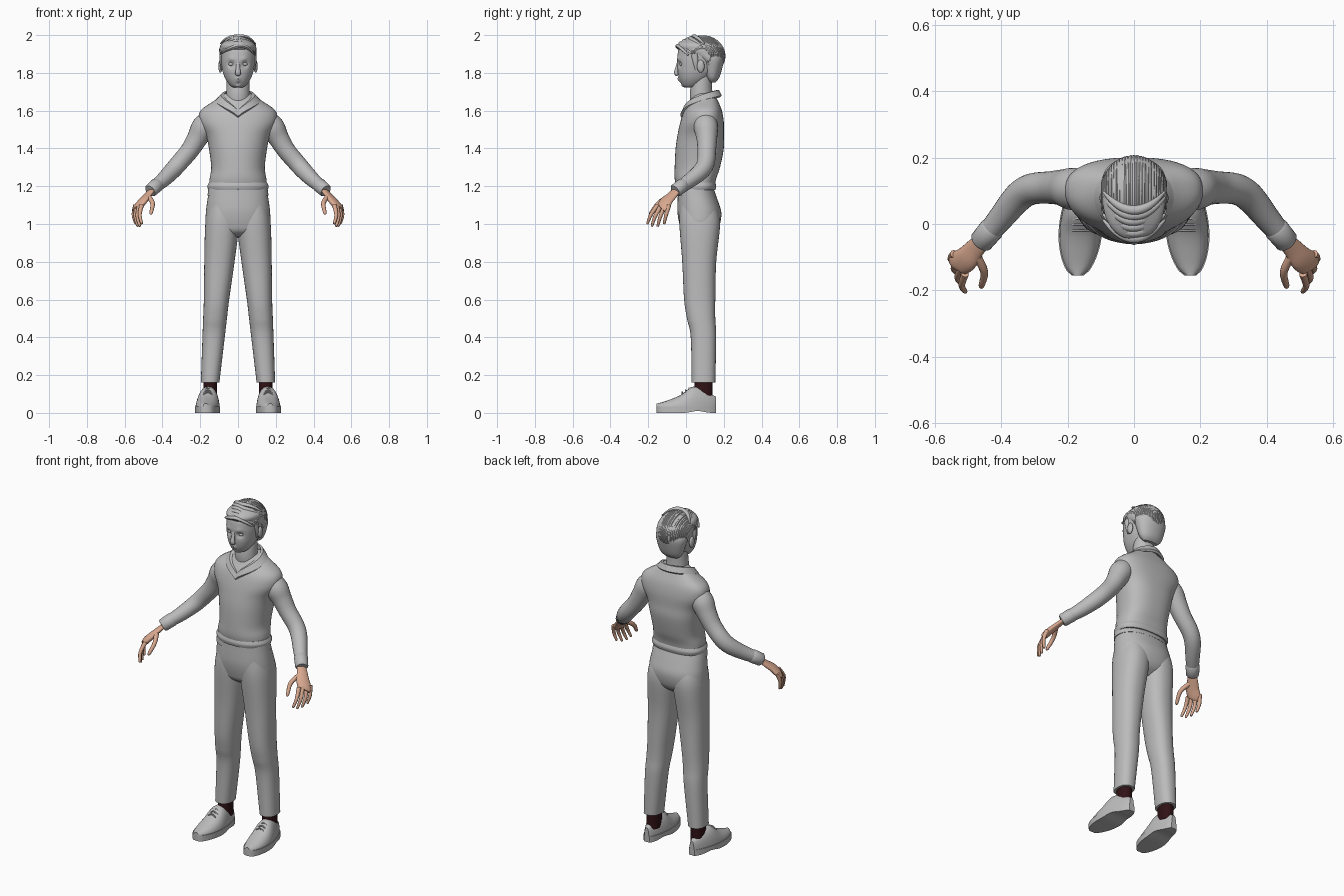
import bpy, bmesh, math, random
from mathutils import Vector

random.seed(4)
default_cube = bpy.data.objects.get("Cube")
if default_cube:
    bpy.data.objects.remove(default_cube, do_unlink=True)


def material(name, red, green, blue):
    mat = bpy.data.materials.new(name)
    mat.use_nodes = True
    mat.diffuse_color = (red, green, blue, 1)
    shader = mat.node_tree.nodes["Principled BSDF"]
    shader.inputs["Base Color"].default_value = (red, green, blue, 1)
    return mat


GREY = material("plain_grey", .5, .5, .5)
SKIN = material("hand_skin", .7, .4, .28)
MAROON = material("dark_maroon", .03, .006, .008)
SIDES = (("left_", 1), ("right_", -1))
parts = []


def skin(name, sections, mat=GREY, flip=1):
    """Bridge a list of equal point loops into a capped solid."""
    bm = bmesh.new()
    loops = [[bm.verts.new((x * flip, y, z)) for x, y, z in section] for section in sections]
    for lower, upper in zip(loops, loops[1:]):
        for i in range(len(lower)):
            bm.faces.new((lower[i - 1], lower[i], upper[i], upper[i - 1]))
    bm.faces.new(loops[0])
    bm.faces.new(loops[-1])
    bmesh.ops.recalc_face_normals(bm, faces=bm.faces)
    mesh = bpy.data.meshes.new(name)
    bm.to_mesh(mesh)
    bm.free()
    mesh.materials.append(mat)
    part = bpy.data.objects.new(name, mesh)
    bpy.context.collection.objects.link(part)
    parts.append(part)
    return part


def smooth(rows, steps):
    """Catmull-Rom refinement of control rows."""
    result = []
    for i in range(len(rows) - 1):
        before, start, end = rows[max(i - 1, 0)], rows[i], rows[i + 1]
        after = rows[min(i + 2, len(rows) - 1)]
        for step in range(steps):
            t = step / steps
            result.append([b + t / 2 * (c - a + t * (2 * a - 5 * b + 4 * c - d + t * (3 * (b - c) + d - a)))
                           for a, b, c, d in zip(before, start, end, after)])
    return result + [rows[-1]]


def power(value, exponent):
    return math.copysign(abs(value) ** exponent, value)


def column(name, rows, mat=GREY, flip=1, centre=0, lean=0, bow=0, square=.87, sides=40, steps=6):
    """Upright loft; rows hold height, front y, back y and half width."""
    sections = []
    for z, front, back, half in smooth(rows, steps):
        ring = []
        for i in range(sides):
            angle = math.tau * i / sides
            u, v = power(math.cos(angle), square), power(math.sin(angle), square)
            y = (front + back) / 2 + (back - front) / 2 * v + bow * u * u
            ring.append((centre + lean * z + half * u, y, z))
        sections.append(ring)
    return skin(name, sections, mat, flip)


def sweep(name, rows, mat=GREY, flip=1, side=(0, 1, 0), flat=1, sides=12, steps=4):
    """Tube along rows of x, y, z and radius, flattened across the side axis."""
    rows = smooth(rows, steps)
    path = [Vector(row[:3]) for row in rows]
    sections = []
    for i, centre in enumerate(path):
        along = (path[min(i + 1, len(path) - 1)] - path[max(i - 1, 0)]).normalized()
        wide = Vector(side)
        wide = (wide - along * wide.dot(along)).normalized() * rows[i][3]
        thin = along.cross(wide) * flat
        angles = [math.tau * j / sides for j in range(sides)]
        sections.append([centre + wide * math.cos(a) + thin * math.sin(a) for a in angles])
    return skin(name, sections, mat, flip)


def ball(name, centre, size, flip):
    """Ellipsoid made as a column."""
    x, y, z = centre
    wide, deep, high = size
    rows = []
    for i in range(9):
        angle = math.pi * (i / 8 - .5) * .97
        reach = deep * math.cos(angle)
        rows.append((z + high * math.sin(angle), y - reach, y + reach, wide * math.cos(angle)))
    column(name, rows, flip=flip, centre=x, square=1, sides=16, steps=1)


# Sweater body and its hem band
column("sweater_body", [
    (1.19, -.05, .15, .153), (1.24, -.06, .16, .15), (1.3, -.06, .18, .142), (1.4, -.055, .2, .154),
    (1.47, -.045, .2, .17), (1.54, -.03, .2, .205), (1.6, -.01, .19, .198), (1.65, .02, .17, .13),
    (1.69, .04, .15, .07)], bow=.014, sides=48)
column("sweater_hem", [(1.18, -.055, .155, .157), (1.2, -.06, .16, .162), (1.22, -.055, .155, .154)],
       bow=.012, sides=48)

# Open collar: a folded band rising from the front point to the nape
for label, flip in SIDES:
    sections = []
    for i in range(17):
        angle = math.pi * i / 16
        s, c = math.sin(angle), -math.cos(angle)
        rise = math.sin(angle / 2) ** .8
        z, fold = 1.6 + .11 * rise, 1.57 + .11 * rise
        outer = .09 + .03 * power(s, .6)
        sections.append([
            (.075 * s, .08 + .085 * c, fold), (.075 * s, .08 + .085 * c, z),
            (.09 * s, .08 + .095 * c, z), (outer * s, .08 + .11 * c, fold),
            (outer * s * .95, .08 + .1 * c, fold - .01)])
    skin(label + "collar", sections, flip=flip)

# Trousers: hips, waistband and legs
column("trouser_hips", [
    (.93, .02, .12, .06), (.96, -.02, .16, .14), (1, -.035, .18, .17), (1.06, -.045, .187, .17),
    (1.12, -.045, .17, .163), (1.2, -.04, .14, .15)], sides=48)
column("trouser_waistband", [(1.15, -.048, .16, .162), (1.19, -.046, .145, .156)], sides=48)
for label, flip in SIDES:
    column(label + "trouser_leg", [
        (.16, .03, .155, .049), (.4, .025, .16, .059), (.5, .005, .155, .063), (.6, -.01, .155, .067),
        (.8, -.02, .16, .08), (1, -.035, .18, .09), (1.1, -.03, .16, .08)],
        flip=flip, centre=.16, lean=-.077)

# Socks and laced shoes
for label, flip in SIDES:
    column(label + "sock", [(.07, .045, .14, .036), (.18, .045, .14, .036)], MAROON, flip, centre=.147)
    heights = smooth([(h,) for h in (.085, .125, .138, .095, .068, .05)], 5)
    upper, sole = [], []
    for i, (height,) in enumerate(heights):
        t = i / (len(heights) - 1)
        y, middle = .16 - .315 * t, .15 + .02 * t
        half = .015 + .048 * power(math.sin(math.pi * t ** 1.2), .6)
        arc = [math.pi * j / 14 for j in range(15)]
        upper.append([(middle + half * power(math.cos(a), .8), y, .028 + (height - .028) * math.sin(a))
                      for a in arc])
        half += .003
        arch = .01 * math.sin(math.pi * min(1, t * 1.6)) ** 4
        sole.append([(middle - half, y, arch), (middle + half, y, arch),
                     (middle + half, y, .035), (middle - half, y, .035)])
    skin(label + "shoe_upper", upper, flip=flip)
    skin(label + "shoe_sole", sole, flip=flip)
    for i in range(3):
        y, z = -.02 + .018 * i, .11 + .01 * i
        lace = [(.16 + x, y, z - abs(x) / 2, .004) for x in (-.025, 0, .025)]
        sweep(label + "shoe_lace", lace, flip=flip, sides=6)

# Sleeves, cuffs and hands
for label, flip in SIDES:
    sweep(label + "sleeve", [
        (.13, .1, 1.57, .05), (.18, .105, 1.515, .064), (.215, .11, 1.455, .055), (.255, .11, 1.39, .049),
        (.31, .105, 1.325, .047), (.35, .08, 1.28, .045), (.4, .02, 1.23, .039), (.45, -.04, 1.19, .032)],
        flip=flip, sides=24)
    wrist, elbow = Vector((.465, -.058, 1.175)), Vector((.425, -.01, 1.21))
    cuff = [(*elbow.lerp(wrist, t), radius) for t, radius in ((0, .034), (.1, .038), (.9, .036), (1, .03))]
    sweep(label + "cuff", cuff, flip=flip, sides=24, steps=1)
    sweep(label + "palm", [
        (.45, -.045, 1.185, .025), (.48, -.075, 1.15, .031), (.505, -.105, 1.12, .038),
        (.53, -.12, 1.09, .037), (.535, -.13, 1.08, .028)],
        SKIN, flip, side=(1, 2, 0), flat=.48, sides=20)
    # Fingers fan out from the first to the last knuckle
    for i, finger in enumerate(("index_finger", "middle_finger", "ring_finger", "little_finger")):
        t = i / 3
        length = 1 + .15 * math.sin(math.pi * t)
        knuckle = Vector((.51, -.15, 1.1)).lerp(Vector((.543, -.09, 1.1)), t)
        joint = knuckle + Vector((.01, .02 * t - .035, -.05)) * length
        tip = joint + Vector((-.01, .008 * t - .018, -.045)) * length
        rows = [(*knuckle, .012), (*joint, .01), (*tip, .007), (*tip.lerp(joint, -.1), .003)]
        sweep(label + finger, rows, SKIN, flip)
    thumb = [(.475, -.095, 1.145, .014), (.452, -.145, 1.11, .012), (.46, -.185, 1.06, .009), (.46, -.19, 1.05, .003)]
    sweep(label + "thumb", thumb, SKIN, flip)

# Neck and head
column("neck", [(1.6, .03, .16, .07), (1.69, .02, .14, .062), (1.8, .04, .14, .06)], square=1)
head = column("head", [
    (1.722, 0, .05, .022), (1.732, -.018, .07, .04), (1.76, -.033, .11, .062), (1.79, -.041, .14, .076),
    (1.82, -.044, .16, .084), (1.88, -.046, .18, .091), (1.94, -.03, .17, .084), (1.98, .04, .1, .02)],
    square=.9, sides=72, steps=8)

# Face modelling: eye sockets, brows, lips, mouth crease and chin, as x, z, radius, depth
features = ((.036, 1.846, .016, .016), (.034, 1.872, .015, -.005), (0, 1.769, .01, -.007),
            (0, 1.755, .011, -.006), (0, 1.743, .008, .005), (0, 1.73, .013, -.006))
for vert in head.data.vertices:
    point = vert.co
    if point.y < .03:
        for x, z, radius, depth in features:
            away = math.hypot(abs(point.x) - x, point.z - z) / radius
            point.y += depth * math.exp(-away * away)
sweep("nose", [(0, -.038, 1.866, .007), (0, -.047, 1.83, .008), (0, -.052, 1.805, .011),
               (0, -.048, 1.793, .011), (0, -.042, 1.787, .006)], flat=1.3, sides=16)
for label, flip in SIDES:
    ball(label + "eye", (.036, -.022, 1.846), (.015, .012, .01), flip)
    ball(label + "ear", (.093, .078, 1.835), (.011, .02, .034), flip)
    sideburn = [(.088, .045, 1.9, .018), (.09, .05, 1.86, .014), (.087, .055, 1.815, .006)]
    sweep(label + "sideburn", sideburn, flip=flip, flat=.6)

# Hair cap under the locks
column("hair_cap", [
    (1.75, .125, .155, .045), (1.78, .1, .178, .072), (1.86, .07, .2, .094), (1.9, 0, .2, .096),
    (1.925, -.04, .2, .095), (1.955, -.04, .18, .086), (1.99, .03, .11, .03)], square=.95)

# Locks follow meridians from the hairline back to the nape, arching over the ears
for i in range(25):
    lat = math.radians(5.5 * (i - 12))
    start = math.radians(30 - 20 * abs(math.sin(lat)) + random.uniform(-6, 6))
    stop = math.radians(238 + random.uniform(-9, 9))
    wave = random.uniform(-.03, .03)
    rows = []
    for j in range(9):
        t = j / 8
        turn = start + (stop - start) * t
        tilt = lat + wave * math.sin(5 * t)
        lift = math.sin(turn) * math.cos(tilt) * .103
        radius = .01 * power(math.sin(math.pi * (.1 + .85 * t)), .6)
        rows.append((.098 * math.sin(tilt), .085 - .115 * math.cos(turn) * math.cos(tilt),
                     1.887 + max(lift, lift * 1.4 * (lift < 0)), radius))
    sweep("hair_lock", rows, side=(1, 0, 0), sides=8)

# Fringe swept across the forehead
for i in range(6):
    rows = []
    for j in range(-4, 5):
        u = j / 4
        bend = u * u
        rows.append((.093 * u, .017 * i - .043 + .055 * bend,
                     1.942 + .011 * i - .045 * bend + .004 * math.sin(4 * u + i), .004 + .01 * (1 - bend)))
    sweep("hair_fringe", rows, flat=.8, sides=10)

bpy.ops.object.select_all(action="DESELECT")
for part in parts:
    part.select_set(True)
bpy.context.view_layer.objects.active = head
bpy.ops.object.shade_smooth_by_angle(angle=math.radians(42))
